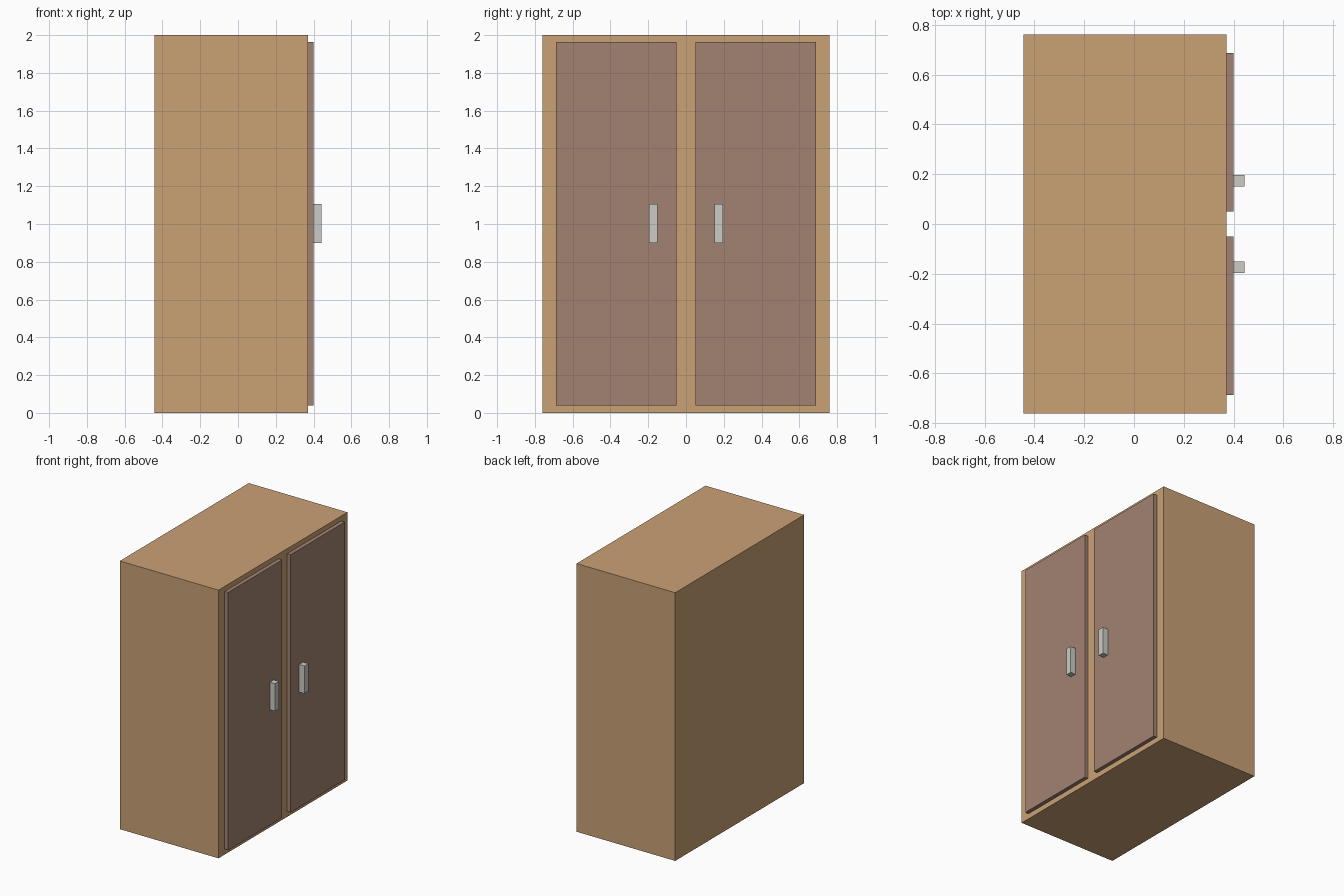
import bpy
import bmesh

if "Cube" in bpy.data.objects:
    bpy.data.objects.remove(bpy.data.objects["Cube"])


def material(name, rgb):
    mat = bpy.data.materials.new(name)
    mat.diffuse_color = (*rgb, 1.0)
    mat.use_nodes = True
    mat.node_tree.nodes["Principled BSDF"].inputs["Base Color"].default_value = mat.diffuse_color
    return mat


def box(name, lo, hi, mat):
    """Axis-aligned box between two corners."""
    bm = bmesh.new()
    bmesh.ops.create_cube(bm, size=1.0)
    for v in bm.verts:
        v.co = [lo[i] + (v.co[i] + 0.5) * (hi[i] - lo[i]) for i in range(3)]
    mesh = bpy.data.meshes.new(name)
    bm.to_mesh(mesh)
    bm.free()
    mesh.materials.append(mat)
    obj = bpy.data.objects.new(name, mesh)
    bpy.context.collection.objects.link(obj)
    return obj


wood = material("light wood", (0.59, 0.355, 0.178))
brown = material("door brown", (0.365, 0.225, 0.168))
metal = material("pale metal", (0.60, 0.60, 0.565))

# Cabinet body
box("cabinet_body", (-0.443, -0.76, 0.0), (0.371, 0.76, 2.0), wood)

# Doors and handles, mirrored across y = 0
for side, s in (("left", -1), ("right", 1)):
    y0, y1 = sorted((s * 0.05, s * 0.687))
    box(side + "_door", (0.371, y0, 0.04), (0.40, y1, 1.963), brown)
    y0, y1 = sorted((s * 0.15, s * 0.196))
    box(side + "_handle", (0.397, y0, 0.9), (0.443, y1, 1.106), metal)
